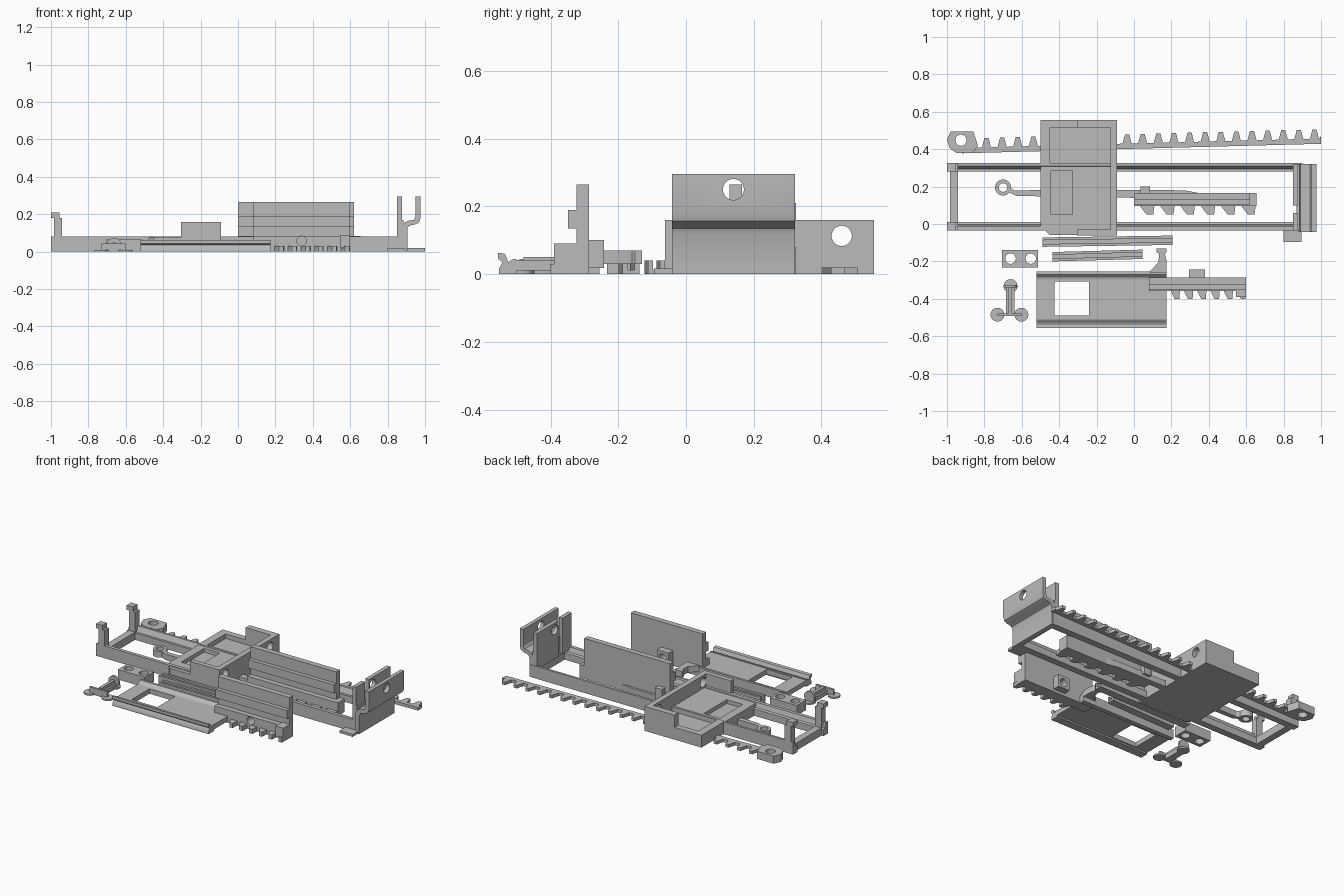
import bpy, bmesh, math
from mathutils import Vector

if "Cube" in bpy.data.objects:
    bpy.data.objects.remove(bpy.data.objects["Cube"])

gray = bpy.data.materials.new("plain_gray")
gray.diffuse_color = (0.5, 0.5, 0.5, 1)
gray.use_nodes = True
gray.node_tree.nodes["Principled BSDF"].inputs["Base Color"].default_value = gray.diffuse_color


def prism(name, pts, lo, hi, axis="z"):
    """Extrude a 2D outline along an axis (x: pts are y,z; y: pts are x,z; z: pts are x,y)."""
    def place(p, t):
        return {"x": (t, p[0], p[1]), "y": (p[0], t, p[1]), "z": (p[0], p[1], t)}[axis]
    bm = bmesh.new()
    a = [bm.verts.new(place(p, lo)) for p in pts]
    b = [bm.verts.new(place(p, hi)) for p in pts]
    bm.faces.new(a)
    bm.faces.new(b[::-1])
    n = len(pts)
    for i in range(n):
        bm.faces.new((a[i], b[i], b[(i + 1) % n], a[(i + 1) % n]))
    bmesh.ops.recalc_face_normals(bm, faces=bm.faces)
    me = bpy.data.meshes.new(name)
    bm.to_mesh(me)
    bm.free()
    me.materials.append(gray)
    ob = bpy.data.objects.new(name, me)
    bpy.context.collection.objects.link(ob)
    return ob


def box(name, x0, x1, y0, y1, z0, z1):
    return prism(name, [(x0, y0), (x1, y0), (x1, y1), (x0, y1)], z0, z1)


def circle(cx, cy, r, n=32):
    return [(cx + r * math.cos(2 * math.pi * i / n), cy + r * math.sin(2 * math.pi * i / n)) for i in range(n)]


def cut(ob, cutter):
    m = ob.modifiers.new("cut", "BOOLEAN")
    m.operation, m.object, m.solver = "DIFFERENCE", cutter, "EXACT"
    bpy.context.view_layer.objects.active = ob
    bpy.ops.object.modifier_apply(modifier=m.name)
    bpy.data.objects.remove(cutter)


# Long frame: rails with a sloped inner shoulder, left crossbar, hooked posts
prism("back_rail", [(.28, 0), (.325, 0), (.325, .08), (.31, .08), (.295, .045), (.28, .045)], -1, .9, "x")
prism("front_rail", [(-.035, 0), (.01, 0), (.01, .045), (-.003, .05), (-.012, .08), (-.035, .08)], -1, .9, "x")
box("left_crossbar", -.985, -.94, 0, .29, 0, .05)
for side, y0, y1 in (("front", -.035, .01), ("back", .28, .325)):
    prism(side + "_hook_post", [(-.985, 0), (-.94, 0), (-.94, .18), (-.955, .18), (-.955, .21),
                                (-1, .21), (-1, .18), (-.985, .18)], y0, y1, "y")

# Right end: S-bent outer plate and inner plate with a shaft hole
bracket = prism("end_bracket", [(.88, 0), (.905, 0), (.905, .12), (.912, .135), (.925, .142), (.95, .147),
                                (.968, .157), (.975, .18), (.975, .295), (.95, .295), (.95, .185), (.94, .17),
                                (.91, .165), (.89, .155), (.88, .135)], -.042, .322, "y")
inner = box("inner_end_plate", .85, .876, .10, .322, .06, .295)
box("inner_end_tab", .85, .876, -.035, .06, .06, .295)
box("inner_end_web", .87, .885, -.035, .322, 0, .17)
for ob in (bracket, inner):
    cut(ob, prism("cutter", circle(.14, .25, .031), .8, 1.1, "x"))
box("end_foot", .80, .895, -.095, -.03, 0, .016)

# Cross housing: floor tray, right wall with holes, raised corners
floor = prism("housing_floor", [(-.5, -.01), (-.45, -.06), (-.09, -.06), (-.09, .32), (-.5, .32)], 0, .075)
cut(floor, box("cutter", -.445, -.33, .05, .285, .05, .2))
box("housing_back_floor", -.5, -.09, .32, .555, 0, .05)
box("housing_back_low_wall", -.5, -.305, .515, .555, .0, .08)
box("housing_back_high_wall", -.305, -.09, .515, .555, .0, .16)
box("housing_left_wall", -.5, -.45, .32, .555, 0, .08)
box("housing_front_wall", -.305, -.09, -.062, -.03, .0, .16)
wall = box("housing_right_wall", -.125, -.09, -.062, .555, 0, .16)
for y in (.46, 0):
    cut(wall, prism("cutter", circle(y, .113, .03), -.4, 0, "x"))

# Long gear rack, slightly tilted, with an eyelet
def line(x):
    return .41 + (x + .8) * .026

pts = [(1, line(1) - .028), (1, line(1) + .012)]
x = .965
while x > -.85:
    h = line(x)
    pts += [(x + .024, h), (x + .011, h + .05), (x - .011, h + .05), (x - .024, h)]
    x -= .0835
pts += [(-.88, .41), (-.92, .378)]
prism("long_rack", pts, 0, .02)
eye = prism("rack_eyelet", [(-.86, .38), (-.835, .42), (-.86, .495), (-.98, .495), (-1, .45),
                            (-.985, .405), (-.95, .38)], 0, .05)
cut(eye, prism("cutter", circle(-.925, .448, .03), -.1, .2))

# Two toothed slide walls
def slide_wall(name, x0, x1, y, tooth_x0, tooth_x1):
    """y is the back face; the wall faces the front."""
    prof = [(0, .03), (0, .265), (-.036, .265), (-.036, .19), (-.062, .19), (-.062, .135),
            (-.036, .135), (-.036, .085), (-.07, .085), (-.07, .03)]
    ob = prism(name + "_wall", [(y + a, b) for a, b in prof], x0, x1, "x")
    box(name + "_tooth_base", x0, x1, y - .07, y, 0, .03)
    p = [(tooth_x0, y - .065)]
    n = 6
    step = (tooth_x1 - tooth_x0) / n
    for i in range(n):
        a = tooth_x0 + i * step
        p += [(a + .3 * step, y - .07), (a + .62 * step, y - .115), (a + .95 * step, y - .115), (a + step, y - .07)]
    p += [(tooth_x1, y - .065)]
    prism(name + "_teeth", p, 0, .03)
    return ob

slide_wall("back_slide", 0, .62, .165, 0, .65)
box("back_slide_end", .615, .655, .095, .165, 0, .085)
box("back_slide_pad", .035, .085, .16, .2, .02, .1)
front = slide_wall("front_slide", .08, .6, -.287, .175, .6)
box("front_slide_end", .545, .6, -.39, -.32, .02, .09)
pad = box("front_slide_pad", .295, .38, -.288, -.242, .018, .1)
for ob in (front, pad):
    cut(ob, prism("cutter", circle(.34, .057, .026), -.5, -.2, "y"))

# Ring-ended latch arm
ring = prism("latch_ring", circle(-.7, .195, .043), 0, .04)
cut(ring, prism("cutter", circle(-.7, .195, .023), -.1, .2))
prism("latch_arm", [(-.67, .17), (-.63, .15), (.0, .14), (.0, .125), (.36, .15), (.36, .163),
                    (.27, .18), (-.1, .183), (-.64, .18), (-.67, .2)], 0, .04)

# Two loose channel strips
def channel(name, x0, x1, y0, y1, w):
    def strip(part, a, b, z0, z1):
        prism(name + part, [(x0, y0 + a), (x1, y1 + a), (x1, y1 + b), (x0, y0 + b)], z0, z1)
    strip("_base", 0, w, 0, .012)
    strip("_front_lip", 0, .015, .012, .04)
    strip("_back_lip", w - .015, w, .012, .04)

channel("long_channel", -.49, .205, -.122, -.112, .05)
channel("short_channel", -.435, .045, -.2, -.187, .05)

# Drilled spacer block
spacer = box("spacer_block", -.705, -.512, -.233, -.138, 0, .065)
for x in (-.66, -.552):
    cut(spacer, prism("cutter", circle(x, -.185, .028), -.1, .2))

# Small T link standing on three round pads
for i, (x, y) in enumerate(((-.66, -.332), (-.73, -.485), (-.602, -.485))):
    prism("link_pad_%d" % i, circle(x, y, .037), 0, .01)
prism("link_disc", circle(-.662, .03, .037)[:], -.34, -.325, "y").location.z = .007
box("link_stem", -.685, -.64, -.48, -.34, 0, .03)
box("link_rib", -.672, -.652, -.48, -.34, .03, .05)
box("link_crossbar", -.73, -.602, -.492, -.478, 0, .045)

# Sliding cover with window, lips and finger
cover = box("cover_plate", -.52, .175, -.51, -.28, .01, .042)
cut(cover, box("cutter", -.425, -.24, -.49, -.307, -.1, .2))
prism("cover_front_lip", [(-.5, 0), (-.5, .045), (-.51, .045), (-.525, .035), (-.535, .06), (-.555, .063),
                          (-.555, .045), (-.542, .035), (-.553, .015), (-.553, 0)], -.52, .175, "x")
prism("cover_back_lip", [(-.285, 0), (-.255, 0), (-.255, .06), (-.27, .06), (-.285, .045), (-.305, .04)],
      -.52, .175, "x")
prism("cover_finger", [(.08, -.26), (.13, -.205), (.135, -.16), (.12, -.15), (.12, -.13), (.175, -.13),
                       (.175, -.15), (.165, -.16), (.175, -.2), (.175, -.26)], .03, .07)

# Rest the assembly exactly on the ground plane
bpy.context.view_layer.update()
for ob in bpy.data.objects:
    low = min((ob.matrix_world @ v.co).z for v in ob.data.vertices)
    if low < 0:
        ob.location.z -= low
for ob in bpy.data.objects:
    bpy.ops.object.select_all(action="DESELECT")
    ob.select_set(True)
    bpy.context.view_layer.objects.active = ob
    bpy.ops.object.shade_smooth_by_angle(angle=math.radians(30))
